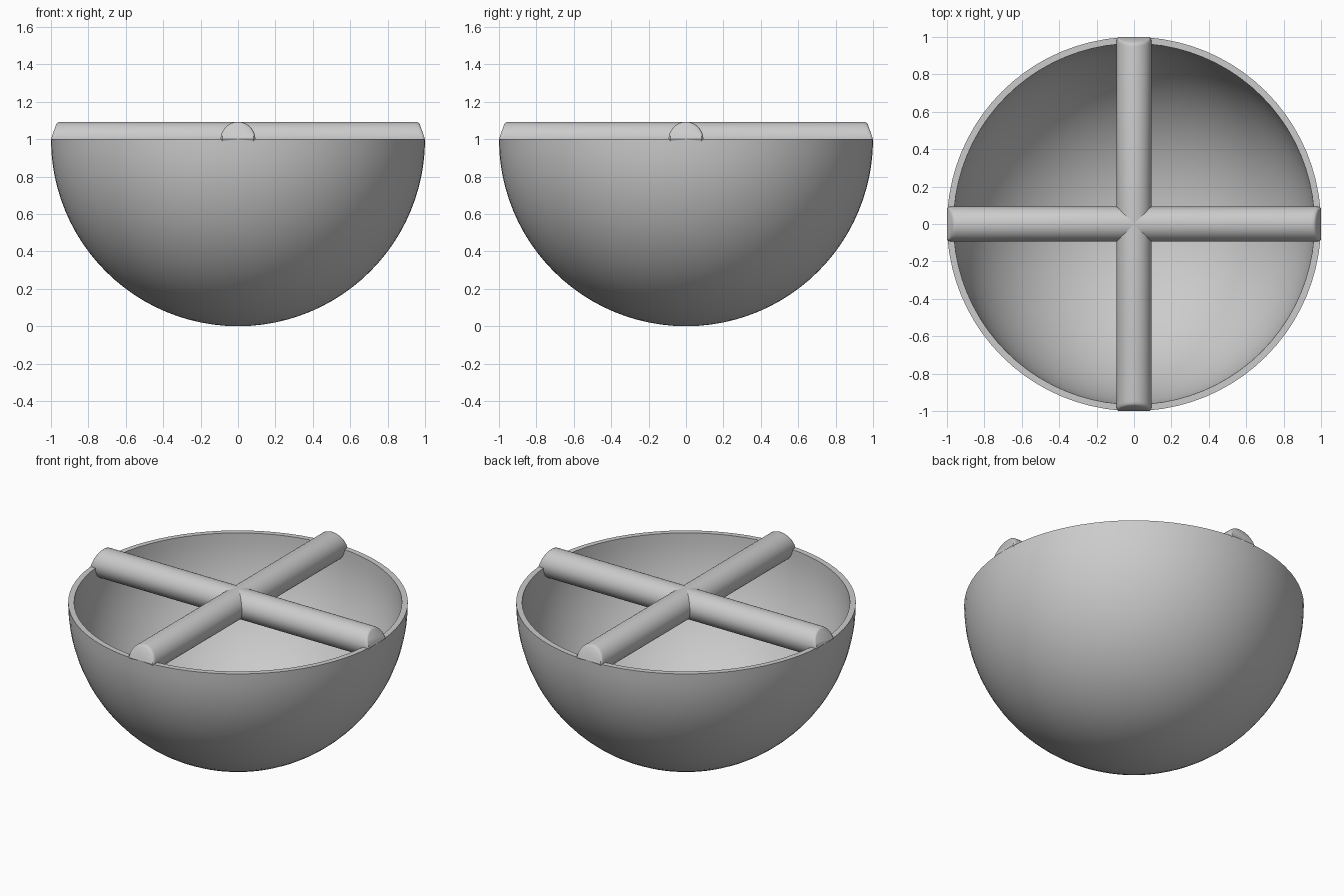
import bpy, bmesh
from math import sin, cos, pi

cube = bpy.data.objects.get("Cube")
if cube:
    bpy.data.objects.remove(cube)

OUTER, INNER = 1.0, 0.965
BAR_R, SIDES = 0.093, 32

grey = bpy.data.materials.new("plain_grey")
grey.use_nodes = True
grey.diffuse_color = (0.6, 0.6, 0.6, 1)
grey.node_tree.nodes["Principled BSDF"].inputs["Base Color"].default_value = (0.6, 0.6, 0.6, 1)


def finish(bm, name, angle):
    """Turn a bmesh into a smooth-shaded grey object."""
    bmesh.ops.recalc_face_normals(bm, faces=bm.faces)
    mesh = bpy.data.meshes.new(name)
    bm.to_mesh(mesh)
    bm.free()
    mesh.materials.append(grey)
    obj = bpy.data.objects.new(name, mesh)
    bpy.context.collection.objects.link(obj)
    bpy.ops.object.select_all(action='DESELECT')
    obj.select_set(True)
    bpy.context.view_layer.objects.active = obj
    bpy.ops.object.shade_smooth_by_angle(angle=angle)
    return obj


def bowl():
    """Half-round shell with a flat rim, spun from its wall profile."""
    bm = bmesh.new()
    steps = [i / 24 * pi / 2 for i in range(25)]
    profile = [(OUTER * sin(a), 1 - OUTER * cos(a)) for a in steps]
    profile += [(INNER * sin(a), 1 - INNER * cos(a)) for a in reversed(steps)]
    verts = [bm.verts.new((x, 0, z)) for x, z in profile]
    edges = [bm.edges.new(pair) for pair in zip(verts, verts[1:])]
    bmesh.ops.spin(bm, geom=verts + edges, cent=(0, 0, 0), axis=(0, 0, 1),
                   angle=2 * pi, steps=80, use_merge=True)
    bmesh.ops.remove_doubles(bm, verts=bm.verts, dist=1e-4)
    finish(bm, "bowl", 0.6)


def bar(name, turn):
    """Round bar across the rim, with sloped and softened ends."""
    bm = bmesh.new()
    # scale of the section and its setback from the tip
    ends = [(1, 0.02), (0.985, 0.011), (0.955, 0.004), (0.9, 0)]
    stations = [(-1, s, b) for s, b in reversed(ends)] + [(1, s, b) for s, b in ends]
    rings = []
    for side, scale, setback in stations:
        ring = []
        for i in range(SIDES):
            a = 2 * pi * i / SIDES
            y, z = BAR_R * scale * cos(a), BAR_R * scale * sin(a)
            x = side * (OUTER - setback - 0.35 * abs(z))
            ring.append(bm.verts.new((x, y, 1 + z)))
        rings.append(ring)
    for r0, r1 in zip(rings, rings[1:]):
        for i in range(SIDES):
            j = (i + 1) % SIDES
            bm.faces.new((r0[i], r0[j], r1[j], r1[i]))
    # each end is two flat halves meeting at rim height
    half = SIDES // 2
    for ring in (rings[0], rings[-1]):
        bm.faces.new(ring[:half + 1])
        bm.faces.new(ring[half:] + ring[:1])
    finish(bm, name, 0.6).rotation_euler.z = turn


bowl()
bar("cross_bar_side_to_side", 0)
bar("cross_bar_front_to_back", pi / 2)
